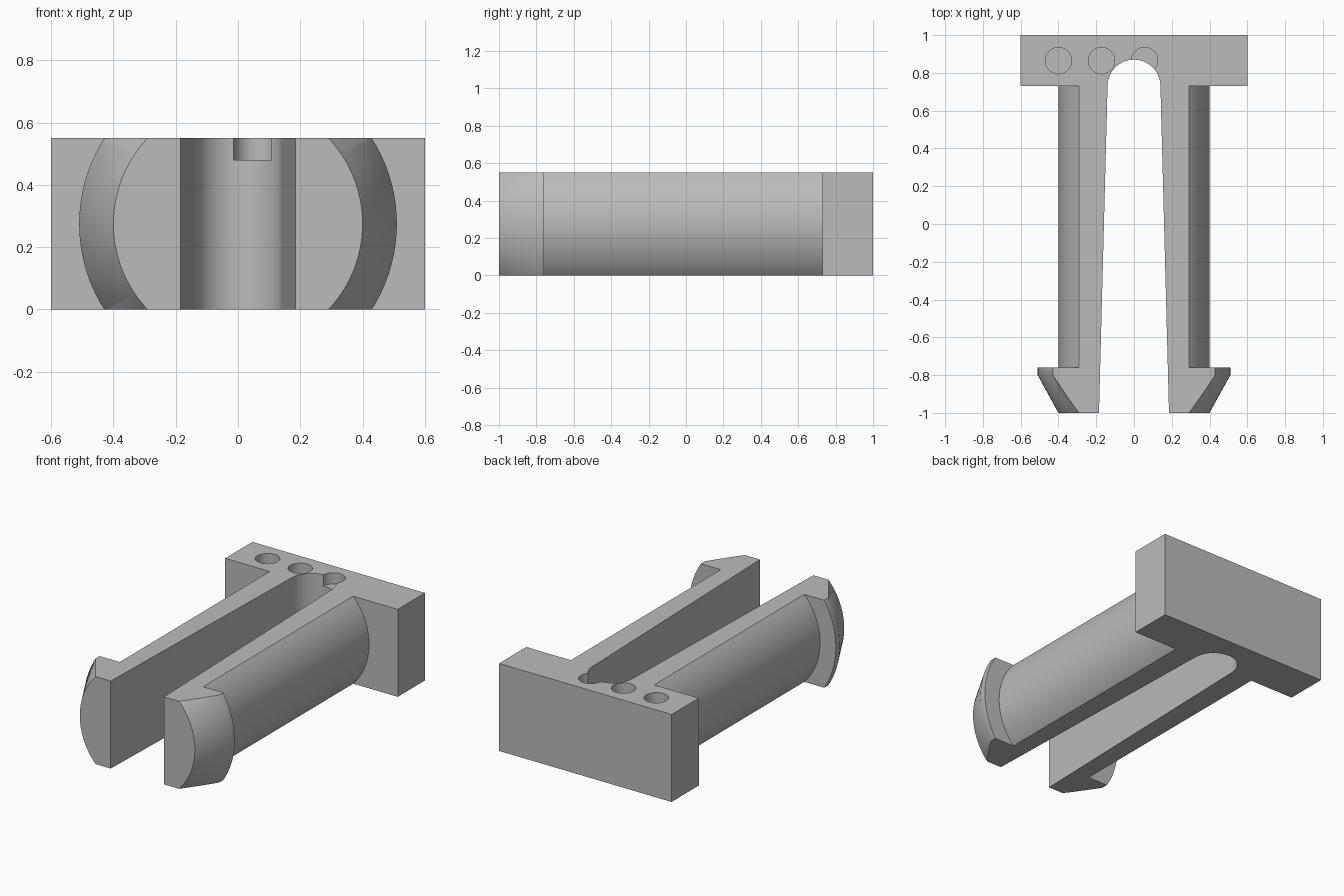
import bpy, bmesh, math
from mathutils import Matrix

cube = bpy.data.objects.get("Cube")
if cube:
    bpy.data.objects.remove(cube, do_unlink=True)

HEIGHT = 0.55
MID = HEIGHT / 2

grey = bpy.data.materials.new("plain grey")
grey.use_nodes = True
colour = (0.5, 0.5, 0.5, 1)
grey.diffuse_color = colour
grey.node_tree.nodes["Principled BSDF"].inputs["Base Color"].default_value = colour


def make(name, bm, helper=False):
    bmesh.ops.recalc_face_normals(bm, faces=bm.faces)
    mesh = bpy.data.meshes.new(name)
    bm.to_mesh(mesh)
    bm.free()
    mesh.materials.append(grey)
    obj = bpy.data.objects.new(name, mesh)
    bpy.context.collection.objects.link(obj)
    if helper:
        obj.hide_render = True
    return obj


def box(name, x, y, z, helper=False):
    bm = bmesh.new()
    bmesh.ops.create_cube(bm, size=1)
    for v in bm.verts:
        v.co = [r[0] + (c + 0.5) * (r[1] - r[0]) for r, c in zip((x, y, z), v.co)]
    return make(name, bm, helper)


def lathe(name, profile, segments=96):
    # Revolve (radius, y) pairs around the lengthwise axis
    bm = bmesh.new()
    rings = []
    for r, y in profile:
        angles = [math.tau * i / segments for i in range(segments)]
        rings.append([bm.verts.new((r * math.cos(a), y, MID + r * math.sin(a))) for a in angles])
    for a, b in zip(rings, rings[1:]):
        for i in range(segments):
            j = (i + 1) % segments
            bm.faces.new((a[i], a[j], b[j], b[i]))
    bm.faces.new(rings[0])
    bm.faces.new(rings[-1])
    return make(name, bm)


def prism(name, outline, low, high):
    bm = bmesh.new()
    face = bm.faces.new([bm.verts.new((x, y, low)) for x, y in outline])
    side = bmesh.ops.extrude_face_region(bm, geom=[face])
    verts = [g for g in side["geom"] if isinstance(g, bmesh.types.BMVert)]
    bmesh.ops.translate(bm, verts=verts, vec=(0, 0, high - low))
    return make(name, bm, True)


def combine(obj, other, operation):
    bpy.context.view_layer.objects.active = obj
    mod = obj.modifiers.new(operation.lower(), "BOOLEAN")
    mod.operation = operation
    mod.solver = "EXACT"
    mod.object = other
    bpy.ops.object.modifier_apply(modifier=mod.name)
    bpy.data.objects.remove(other, do_unlink=True)


# Round shaft with a flared, barbed tip, flattened above and below
pin = lathe("split_pin", [(0.4, -1), (0.51, -0.8), (0.51, -0.76), (0.4, -0.76), (0.4, 0.9)])
combine(pin, box("flattener", (-1, 1), (-2, 2), (0, HEIGHT), True), "INTERSECT")

# Crossbar at the back
combine(pin, box("crossbar", (-0.6, 0.6), (0.73, 1), (0, HEIGHT)), "UNION")

# Tapered slot with a rounded end that splits the shaft into two prongs
R = 0.14
arc = [(R * math.cos(math.pi * i / 32), 0.73 + R * math.sin(math.pi * i / 32)) for i in range(33)]
combine(pin, prism("slot", [(-0.188, -1.1), (0.188, -1.1)] + arc, -0.1, 0.7), "DIFFERENCE")

# Three shallow round holes in the top of the crossbar
for x in (-0.4, -0.172, 0.056):
    circle = [(x + 0.07 * math.cos(math.tau * i / 40), 0.865 + 0.07 * math.sin(math.tau * i / 40))
              for i in range(40)]
    combine(pin, prism("hole", circle, 0.48, 0.7), "DIFFERENCE")

bpy.ops.object.select_all(action="DESELECT")
pin.select_set(True)
bpy.context.view_layer.objects.active = pin
bpy.ops.object.shade_smooth_by_angle(angle=math.radians(30))
